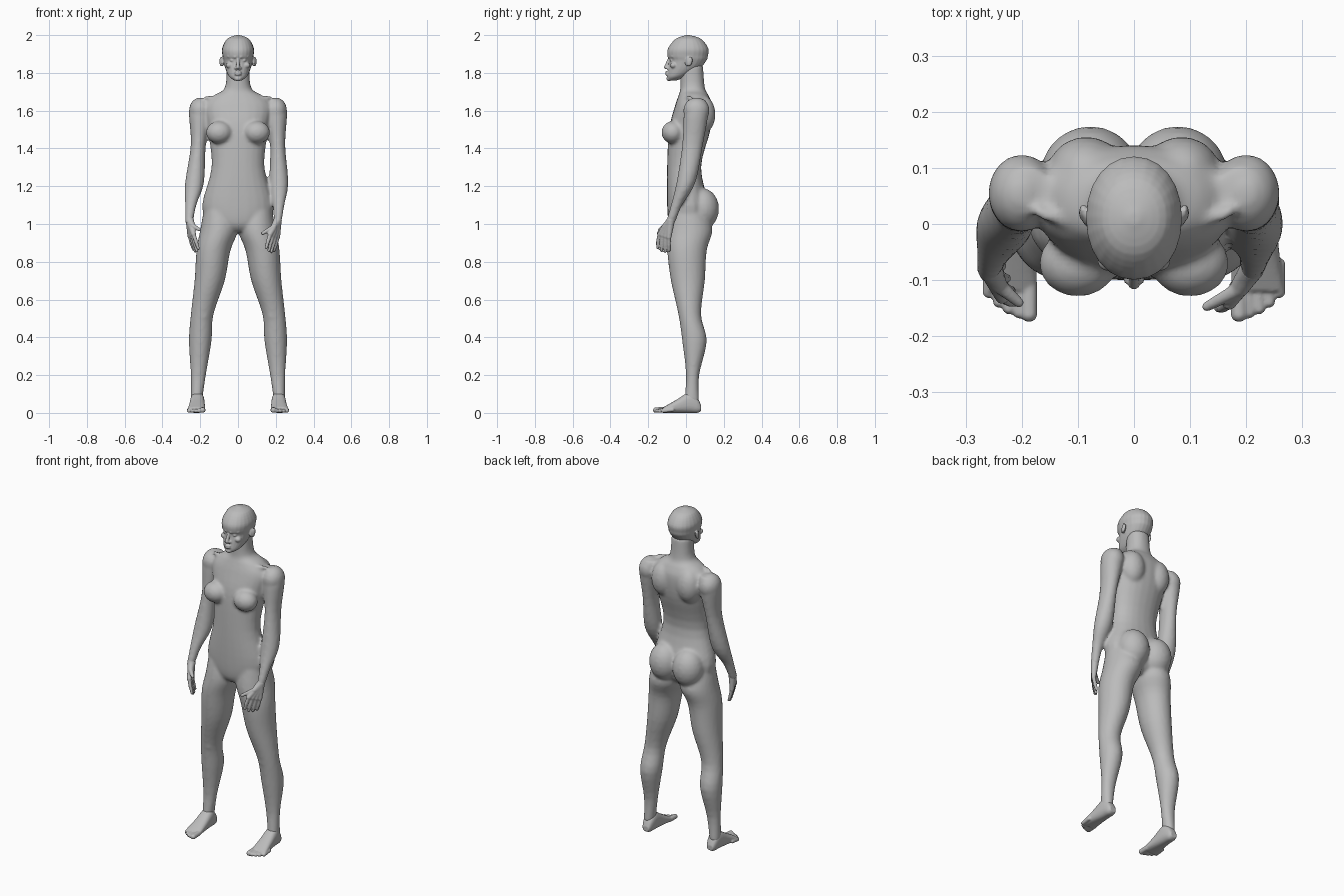
import bpy, bmesh, math
from mathutils import Vector, Matrix

cube = bpy.data.objects.get("Cube")
if cube:
    bpy.data.objects.remove(cube, do_unlink=True)

grey = bpy.data.materials.new("plain grey")
grey.use_nodes = True
grey.diffuse_color = (.5, .5, .5, 1)
shader = grey.node_tree.nodes["Principled BSDF"]
shader.inputs["Base Color"].default_value = grey.diffuse_color


def smooth_rows(rows, steps=4):
    """Fill in a soft curve between the few given cross-sections."""
    rows = [Vector(row) for row in rows]
    padded = [rows[0]] + rows + [rows[-1]]
    result = []
    for before, start, end, after in zip(padded, padded[1:], padded[2:], padded[3:]):
        for step in range(steps):
            t = step / steps
            straight = start.lerp(end, t)
            pull_start = (end - before) / 2 - (end - start)
            pull_end = (after - start) / 2 - (end - start)
            bend = pull_start * (1 - t) - pull_end * t
            result.append(straight + bend * t * (1 - t))
    return result + [rows[-1]]


def loft(bm, rows, axis="z", side=1, power=2, count=24):
    """Closed loft; each row is (position, centre x, half width, low, high)."""
    rings = []
    for position, centre, half, low, high in smooth_rows(rows):
        ring = []
        for i in range(count):
            angle = math.tau * i / count
            c, s = math.cos(angle), math.sin(angle)
            across = side * (centre + half * math.copysign(abs(c) ** (2 / power), c))
            depth = math.copysign(abs(s) ** (2 / power), s)
            depth = (low + high) / 2 + (high - low) / 2 * depth
            point = (across, depth, position) if axis == "z" else (across, position, depth)
            ring.append(bm.verts.new(point))
        rings.append(ring)
    for lower, upper in zip(rings, rings[1:]):
        for i in range(count):
            j = (i + 1) % count
            bm.faces.new((lower[i], lower[j], upper[j], upper[i]))
    bm.faces.new(rings[0])
    bm.faces.new(rings[-1])


def ball(bm, centre, radii, tilt=0):
    matrix = (Matrix.Translation(centre) @ Matrix.Rotation(tilt, 4, "X")
              @ Matrix.Diagonal((*radii, 1)))
    bmesh.ops.create_uvsphere(bm, u_segments=20, v_segments=12, radius=1, matrix=matrix)


def limb(bm, start, end, start_radius, end_radius):
    """Tapered capsule between two points."""
    start, end = Vector(start), Vector(end)
    axis = end - start
    turn = axis.to_track_quat("Z", "Y").to_matrix().to_4x4()
    place = Matrix.Translation((start + end) / 2) @ turn
    bmesh.ops.create_cone(bm, cap_ends=True, segments=12, radius1=start_radius,
                          radius2=end_radius, depth=axis.length, matrix=place)
    for centre, radius in ((start, start_radius), (end, end_radius)):
        ball(bm, centre, (radius, radius, radius))


def finish(name, bm, voxel, smoothing):
    """Fuse the overlapping forms into one skin and soften the joins."""
    bmesh.ops.recalc_face_normals(bm, faces=bm.faces)
    mesh = bpy.data.meshes.new(name)
    bm.to_mesh(mesh)
    bm.free()
    mesh.materials.append(grey)
    obj = bpy.data.objects.new(name, mesh)
    bpy.context.collection.objects.link(obj)
    fuse = obj.modifiers.new("fuse", "REMESH")
    fuse.mode = "VOXEL"
    fuse.voxel_size = voxel
    fuse.use_smooth_shade = True
    soften = obj.modifiers.new("soften", "SMOOTH")
    soften.factor = .5
    soften.iterations = smoothing


# Torso and neck
body = bmesh.new()
loft(body, [
    (.96, 0, .05, -.06, .07), (1, 0, .15, -.09, .11), (1.1, 0, .19, -.1, .12),
    (1.3, 0, .14, -.1, .08), (1.5, 0, .16, -.09, .13), (1.62, 0, .18, -.06, .14),
    (1.68, 0, .13, -.04, .12), (1.72, 0, .07, -.03, .1), (1.84, 0, .06, -.03, .09),
], power=2.2)

leg = [(1.08, .1, .08, -.08, .1), (.97, .1, .1, -.1, .14), (.86, .13, .09, -.1, .11),
       (.7, .15, .08, -.08, .1), (.52, .19, .06, -.04, .08), (.38, .2, .06, -.02, .11),
       (.2, .21, .04, 0, .07), (.06, .22, .03, -.01, .07)]
arm = [(1.66, .19, .04, .02, .1), (1.6, .2, .06, -.01, .12), (1.42, .21, .04, -.02, .09),
       (1.22, .23, .05, -.05, .05), (1.1, .25, .03, -.08, -.02), (1, .26, .02, -.11, -.06)]
for side in (1, -1):
    loft(body, leg, side=side)
    # The left forearm swings inward
    swing = .17 if side > 0 else 0
    swung = [(z, x - swing * max(0, 1.3 - z), *rest) for z, x, *rest in arm]
    loft(body, swung, side=side)
    # Shoulder, chest, shoulder blade, buttock, kneecap and collar bone
    ball(body, (side * .2, .055, 1.6), (.06, .07, .07))
    ball(body, (side * .1, -.07, 1.485), (.07, .06, .06))
    ball(body, (side * .085, .09, 1.58), (.07, .066, .1))
    ball(body, (side * .078, .085, 1.08), (.09, .09, .11))
    ball(body, (side * .18, -.01, .52), (.03, .03, .04))
    limb(body, (side * .02, -.03, 1.67), (side * .17, .02, 1.67), .01, .01)
finish("body", body, .009, 6)

# Head
head = bmesh.new()
loft(head, [
    (1.76, 0, .02, -.095, -.05), (1.78, 0, .047, -.1, 0), (1.82, 0, .066, -.095, .07),
    (1.865, 0, .077, -.088, .108), (1.89, 0, .082, -.098, .116),
    (1.93, 0, .084, -.095, .118), (1.98, 0, .058, -.055, .08), (2, 0, .01, 0, .02),
], power=2.1)
# Nose, lips and chin
limb(head, (0, -.09, 1.87), (0, -.106, 1.83), .008, .011)
for height, depth in ((1.803, .011), (1.792, .012)):
    ball(head, (0, -.099, height), (.02, depth, .006))
ball(head, (0, -.09, 1.77), (.02, .014, .014))
for side in (1, -1):
    # Nostril, brow, eye, cheek and ear
    ball(head, (side * .011, -.097, 1.825), (.009, .01, .007))
    limb(head, (side * .015, -.09, 1.885), (side * .05, -.07, 1.887), .008, .007)
    ball(head, (side * .03, -.076, 1.866), (.013, .01, .007))
    ball(head, (side * .045, -.066, 1.84), (.02, .018, .016))
    for out, back in ((.083, .01), (.09, .02)):
        ball(head, (side * out, back, 1.86), (.008, .014, .026), -.25)
finish("head", head, .004, 2)


def hand(name, wrist, knuckles, tips, thumb):
    """Palm bones and fingers fan from the index to the little finger."""
    bm = bmesh.new()
    wrist = Vector(wrist)
    first_knuckle, last_knuckle = map(Vector, knuckles)
    first_tip, last_tip = map(Vector, tips)
    for i in range(4):
        knuckle = first_knuckle.lerp(last_knuckle, i / 3)
        tip = first_tip.lerp(last_tip, i / 3)
        tip.z -= .012 * math.sin(math.pi * i / 3)
        middle = knuckle.lerp(tip, .5) + (knuckle - wrist) * .06
        limb(bm, wrist, knuckle, .022, .013)
        limb(bm, knuckle, middle, .011, .01)
        limb(bm, middle, tip, .01, .008)
    base, end = map(Vector, thumb)
    limb(bm, wrist, base, .02, .015)
    limb(bm, base, end, .014, .009)
    finish(name, bm, .004, 2)


hand("right_hand", wrist=(-.255, -.08, 1.02),
     knuckles=((-.235, -.13, .945), (-.255, -.075, .935)),
     tips=((-.21, -.14, .87), (-.235, -.075, .865)),
     thumb=((-.24, -.11, .99), (-.205, -.14, .97)))
hand("left_hand", wrist=(.21, -.08, 1.02),
     knuckles=((.17, -.14, .945), (.21, -.09, .93)),
     tips=((.15, -.15, .875), (.19, -.09, .86)),
     thumb=((.19, -.115, .985), (.13, -.147, .95)))

# Feet, each with a big toe and four smaller ones along a slanting line
for name, side in (("left_foot", 1), ("right_foot", -1)):
    foot = bmesh.new()
    loft(foot, [
        (.08, .215, .02, .01, .04), (.06, .215, .03, 0, .08), (.02, .215, .037, 0, .11),
        (-.05, .217, .042, 0, .07), (-.12, .22, .048, 0, .03),
    ], axis="y", side=side, power=2.5)
    for toe in range(5):
        radius = .011 if toe else .015
        across = side * (.187 + .018 * toe)
        tip = -.16 + .0024 * toe * toe
        limb(foot, (across, tip + .05, .017), (across, tip, radius), radius, radius)
    finish(name, foot, .004, 3)
